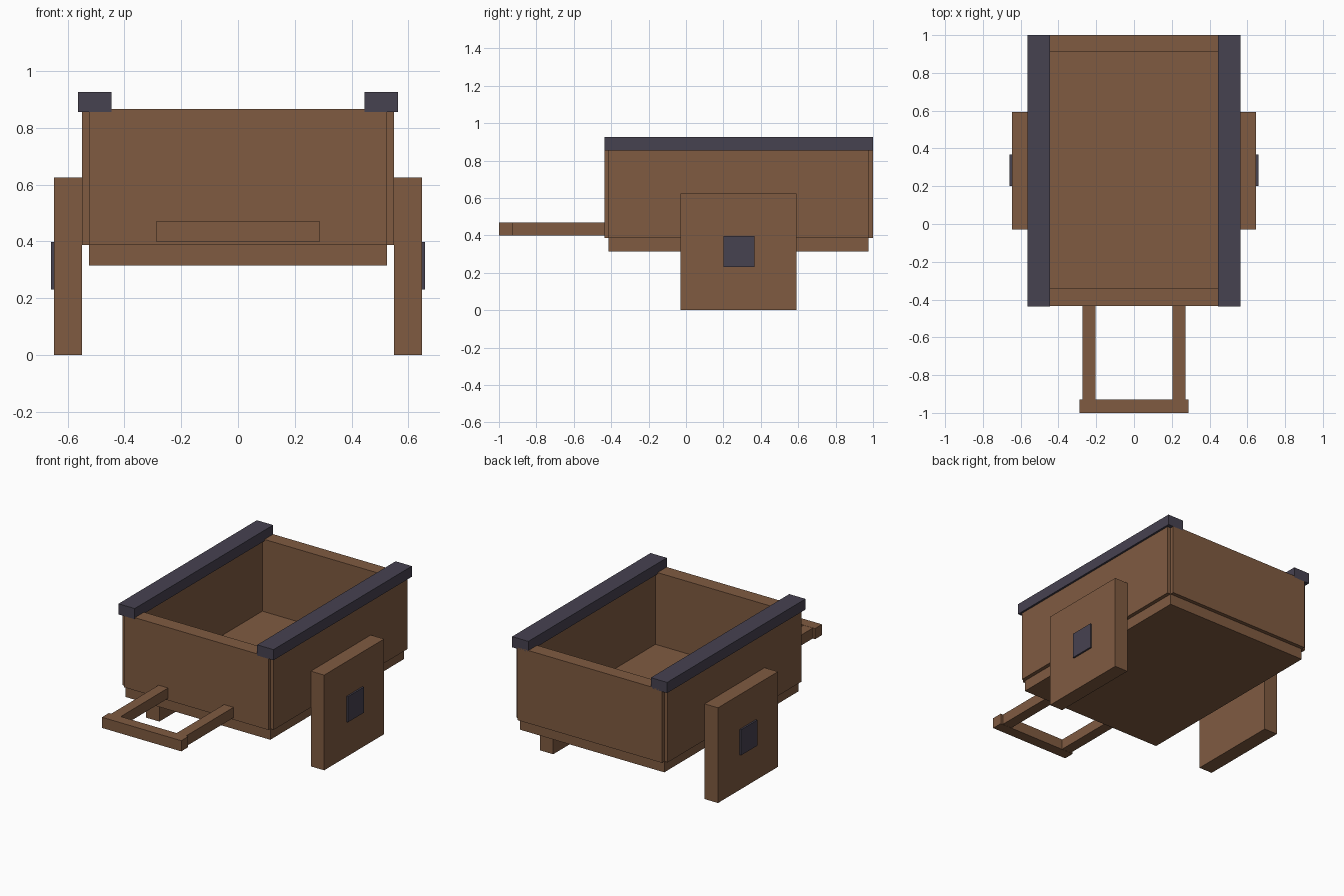
import bpy
import bmesh
from mathutils import Matrix, Vector

cube = bpy.data.objects.get("Cube")
if cube:
    bpy.data.objects.remove(cube, do_unlink=True)


def make_material(name, rgb):
    mat = bpy.data.materials.new(name)
    mat.use_nodes = True
    color = (*rgb, 1.0)
    mat.diffuse_color = color
    mat.node_tree.nodes["Principled BSDF"].inputs["Base Color"].default_value = color
    return mat


wood = make_material("brown_wood", (0.215, 0.104, 0.053))
iron = make_material("dark_iron", (0.062, 0.054, 0.081))


def box(name, x, y, z, mat):
    """Flat-sided box spanning the given (low, high) ranges."""
    low, high = (Vector(c) for c in zip(x, y, z))
    bm = bmesh.new()
    bmesh.ops.create_cube(bm, size=1, matrix=Matrix.LocRotScale(None, None, high - low))
    mesh = bpy.data.meshes.new(name)
    bm.to_mesh(mesh)
    bm.free()
    mesh.materials.append(mat)
    obj = bpy.data.objects.new(name, mesh)
    obj.location = (low + high) / 2
    bpy.context.collection.objects.link(obj)
    return obj


def box_pair(name, x, y, z, mat):
    """A box on the left (+x) and its mirror on the right."""
    box("left_" + name, x, y, z, mat)
    box("right_" + name, (-x[1], -x[0]), y, z, mat)


# Cart tub: floor, end walls and side walls
box("floor", (-0.525, 0.525), (-0.415, 0.975), (0.315, 0.39), wood)
box("front_wall", (-0.525, 0.525), (-0.435, -0.34), (0.387, 0.865), wood)
box("back_wall", (-0.525, 0.525), (0.91, 1.0), (0.387, 0.865), wood)
box_pair("side_wall", (0.46, 0.55), (-0.415, 0.975), (0.387, 0.857), wood)

# Rails along the top of the sides
box_pair("top_rail", (0.445, 0.563), (-0.436, 1.0), (0.855, 0.925), iron)

# Square wheels with hub plates
box_pair("wheel", (0.55, 0.647), (-0.03, 0.592), (0.0, 0.625), wood)
box_pair("hub", (0.64, 0.658), (0.2, 0.367), (0.23, 0.398), iron)

# Pull handle
box_pair("handle_shaft", (0.203, 0.272), (-0.94, -0.42), (0.4, 0.468), wood)
box("handle_crossbar", (-0.288, 0.288), (-1.0, -0.928), (0.399, 0.469), wood)
